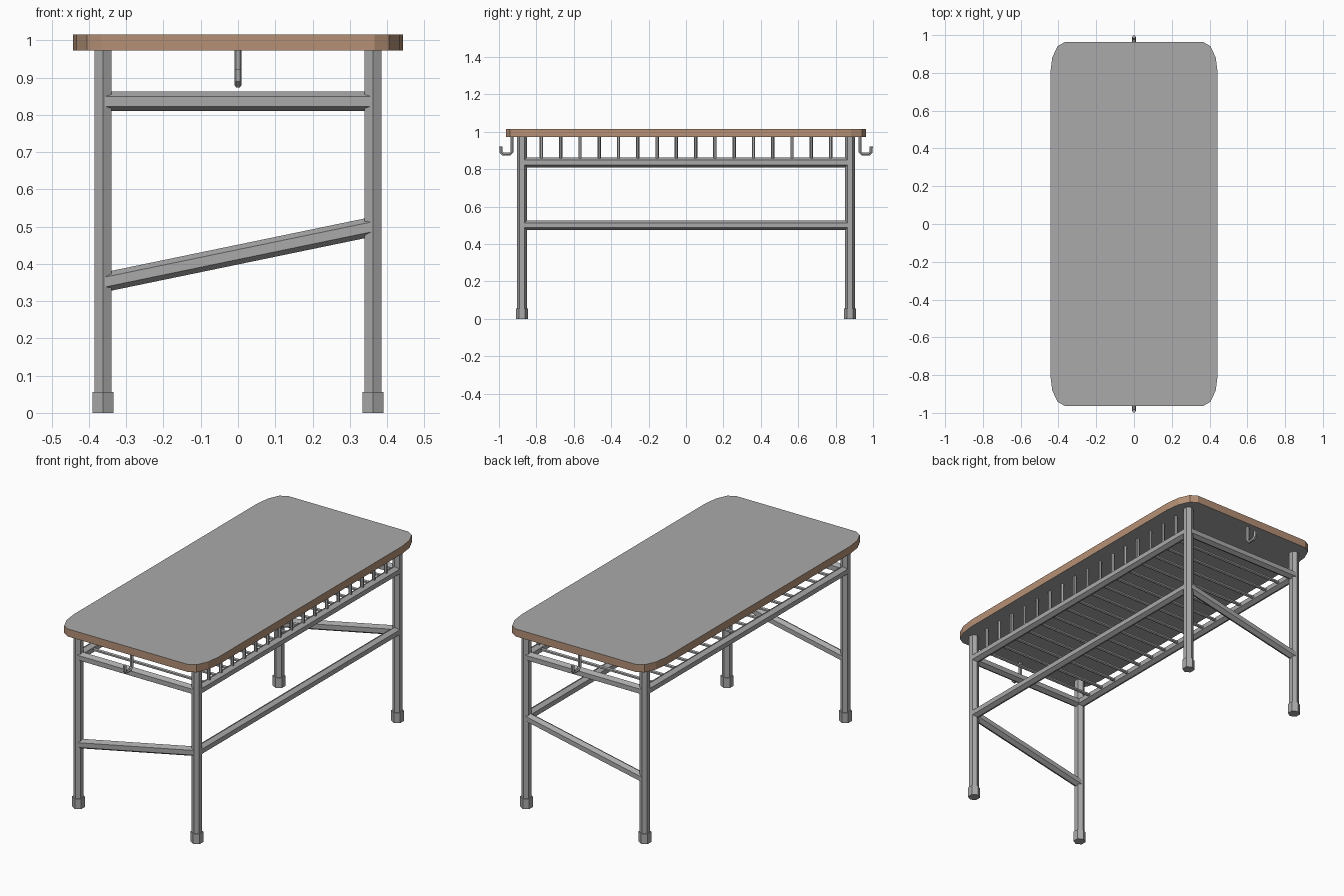
import bpy, bmesh, math
from mathutils import Vector, Matrix

if "Cube" in bpy.data.objects:
    bpy.data.objects.remove(bpy.data.objects["Cube"])


def material(name, rgb):
    m = bpy.data.materials.new(name)
    m.diffuse_color = (*rgb, 1)
    m.use_nodes = True
    m.node_tree.nodes["Principled BSDF"].inputs["Base Color"].default_value = m.diffuse_color
    return m


GREY = material("grey metal", (0.40, 0.40, 0.40))
BROWN = material("brown wood edge", (0.46, 0.28, 0.18))

LEG_X, LEG_Y = 0.3625, 0.877      # leg centres
TOP_Z, UNDER_Z = 1.015, 0.973     # table top slab
RAIL_Z = 0.836


def add_mesh(name, bm, *mats):
    me = bpy.data.meshes.new(name)
    bm.to_mesh(me)
    bm.free()
    for m in mats:
        me.materials.append(m)
    ob = bpy.data.objects.new(name, me)
    bpy.context.collection.objects.link(ob)
    return ob


def bar(name, a, b, r, sides=6, side=(0, 1, 0)):
    """Prism from a to b, with one corner turned towards 'side'."""
    a, b = Vector(a), Vector(b)
    z = (b - a).normalized()
    x = Vector(side)
    x = (x - z * x.dot(z)).normalized()
    y = z.cross(x)
    bm = bmesh.new()
    rings = []
    for p in (a, b):
        rings.append([bm.verts.new(p + r * (x * math.cos(t) + y * math.sin(t)))
                      for t in (2 * math.pi * i / sides for i in range(sides))])
    lo, hi = rings
    for i in range(sides):
        j = (i + 1) % sides
        bm.faces.new((lo[i], lo[j], hi[j], hi[i]))
    bm.faces.new(lo[::-1])
    bm.faces.new(hi)
    return add_mesh(name, bm, GREY)


# Table top: rectangle with stretched round corners
bm = bmesh.new()
outline = []
for q, (sx, sy) in enumerate([(1, 1), (-1, 1), (-1, -1), (1, -1)]):
    for k in range(4):
        t = math.radians(90 * q + 30 * k)
        outline.append(bm.verts.new((sx * 0.367 + 0.076 * math.cos(t),
                                     sy * 0.80 + 0.163 * math.sin(t), UNDER_Z)))
base = bm.faces.new(outline)
ext = bmesh.ops.extrude_face_region(bm, geom=[base], use_keep_orig=True)
bmesh.ops.translate(bm, vec=(0, 0, TOP_Z - UNDER_Z),
                    verts=[v for v in ext["geom"] if isinstance(v, bmesh.types.BMVert)])
bmesh.ops.recalc_face_normals(bm, faces=bm.faces)
for f in bm.faces:
    f.material_index = 1 if abs(f.normal.z) < 0.5 else 0
add_mesh("table_top", bm, GREY, BROWN)

# Legs and feet
for sx, xn in ((-1, "left"), (1, "right")):
    for sy, yn in ((-1, "front"), (1, "back")):
        x, y = sx * LEG_X, sy * LEG_Y
        bar(f"{yn}_{xn}_leg", (x, y, 0.03), (x, y, UNDER_Z), 0.026)
        bar(f"{yn}_{xn}_foot", (x, y, 0), (x, y, 0.056), 0.0325)

# End rails: one level, one slanted
UP = (0, 0, 1)
for sy, yn in ((-1, "front"), (1, "back")):
    y = sy * LEG_Y
    bar(f"{yn}_upper_rail", (-LEG_X, y, RAIL_Z), (LEG_X, y, RAIL_Z), 0.026, side=UP)
    bar(f"{yn}_slanted_rail", (-LEG_X, y, 0.35), (LEG_X, y, 0.50), 0.026, side=UP)

# Long rails
for sx, xn in ((-1, "left"), (1, "right")):
    bar(f"{xn}_upper_rail", (sx * LEG_X, -LEG_Y, RAIL_Z), (sx * LEG_X, LEG_Y, RAIL_Z),
        0.026, side=UP)
bar("right_lower_rail", (LEG_X, -LEG_Y, 0.50), (LEG_X, LEG_Y, 0.50), 0.026, side=UP)

# Shelf rods with uprights on the right side
for i in range(16):
    y = -0.773 + i * 1.546 / 15
    bar(f"shelf_rod_{i + 1}", (-LEG_X, y, RAIL_Z), (LEG_X, y, RAIL_Z), 0.009, side=UP)
    bar(f"shelf_upright_{i + 1}", (LEG_X, y, RAIL_Z), (LEG_X, y, UNDER_Z), 0.009)

# Hooks under both ends
for s, yn in ((-1, "front"), (1, "back")):
    path = [(0.930, UNDER_Z), (0.930, 0.893), (0.942, 0.881),
            (0.978, 0.881), (0.990, 0.893), (0.990, 0.922)]
    cu = bpy.data.curves.new(f"{yn}_hook", "CURVE")
    cu.dimensions = "3D"
    cu.bevel_depth = 0.010
    cu.bevel_resolution = 1
    cu.use_fill_caps = True
    sp = cu.splines.new("POLY")
    sp.points.add(len(path) - 1)
    for p, (y, z) in zip(sp.points, path):
        p.co = (0, s * y, z, 1)
    sp.use_smooth = False
    cu.materials.append(GREY)
    ob = bpy.data.objects.new(f"{yn}_hook", cu)
    bpy.context.collection.objects.link(ob)
    bpy.ops.object.select_all(action="DESELECT")
    ob.select_set(True)
    bpy.context.view_layer.objects.active = ob
    bpy.ops.object.convert(target="MESH")
